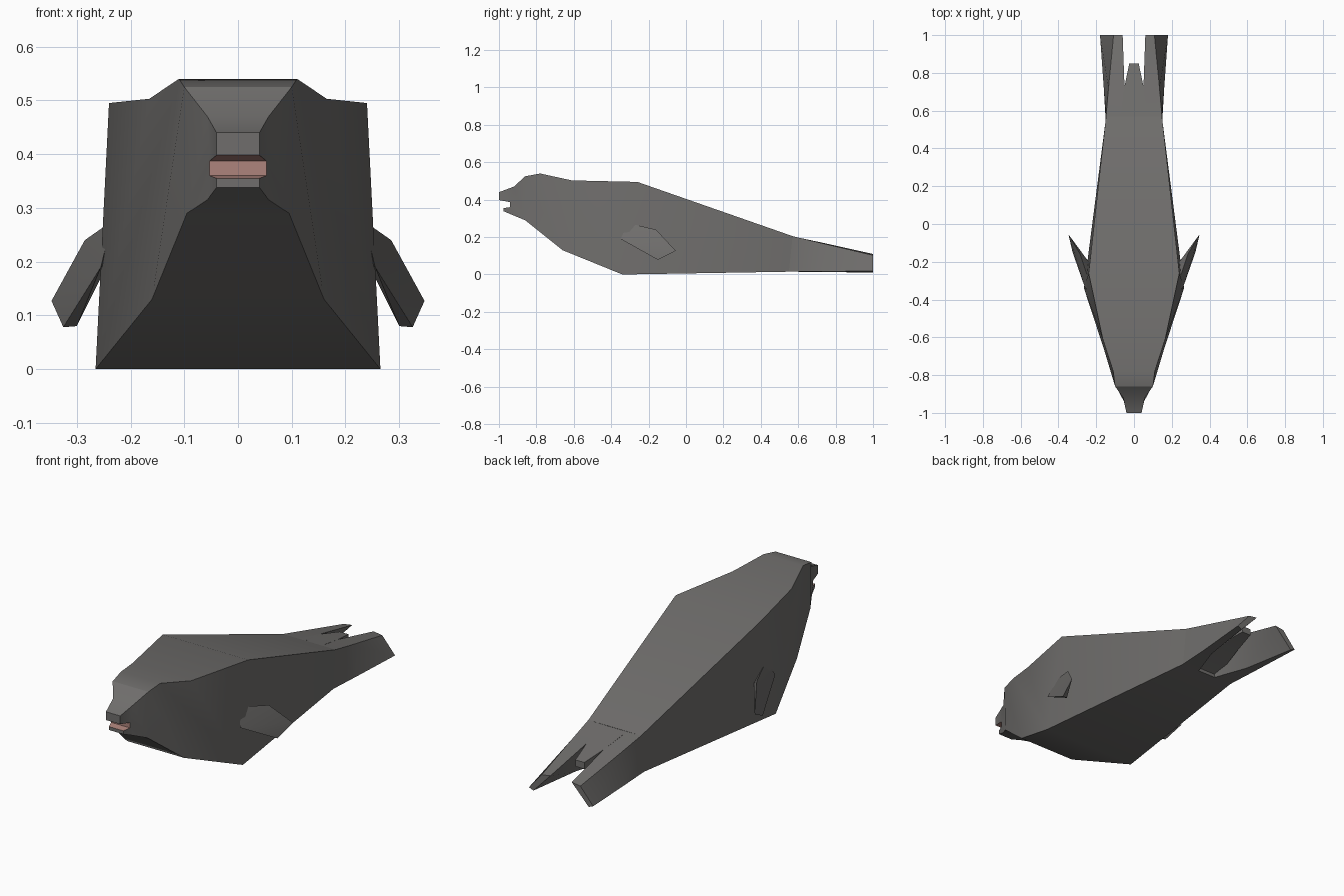
import bpy, bmesh, math

if "Cube" in bpy.data.objects:
    bpy.data.objects.remove(bpy.data.objects["Cube"])


def material(name, rgb):
    m = bpy.data.materials.new(name)
    m.diffuse_color = (*rgb, 1)
    m.use_nodes = True
    m.node_tree.nodes["Principled BSDF"].inputs["Base Color"].default_value = m.diffuse_color
    return m


GREY = material("seal grey", (0.16, 0.155, 0.15))
PINK = material("mouth pink", (0.42, 0.23, 0.20))


def finish(name, bm, mats, mirror=False):
    bmesh.ops.recalc_face_normals(bm, faces=bm.faces)
    mesh = bpy.data.meshes.new(name)
    bm.to_mesh(mesh)
    bm.free()
    for m in mats:
        mesh.materials.append(m)
    ob = bpy.data.objects.new(name, mesh)
    bpy.context.collection.objects.link(ob)
    if mirror:
        ob.modifiers.new("mirror", 'MIRROR')
    bpy.ops.object.select_all(action='DESELECT')
    ob.select_set(True)
    bpy.context.view_layer.objects.active = ob
    bpy.ops.object.shade_smooth_by_angle(angle=math.radians(30))
    return ob


def loft(name, sections, mirror=False):
    """Skin a row of quad sections, capped at both ends."""
    bm = bmesh.new()
    rings = [[bm.verts.new(p) for p in s] for s in sections]
    for a, b in zip(rings, rings[1:]):
        for i in range(4):
            j = (i + 1) % 4
            bm.faces.new((a[i], a[j], b[j], b[i]))
    bm.faces.new(rings[0])
    bm.faces.new(rings[-1])
    return finish(name, bm, [GREY], mirror)


# Body: side outline as (y, z, half width), from upper lip over the back
outline = [
    (-1, .398, .04), (-1, .44, .04), (-.92, .47, .057), (-.86, .525, .10),
    (-.78, .54, .11), (-.61, .503, .165), (-.26, .495, .24),
    (.57, .205, .148), (.55, .015, .15), (-.34, 0, .265),
    (-.66, .13, .16), (-.86, .29, .095), (-.92, .315, .057),
    (-.975, .338, .04), (-.975, .355, .04), (-.94, .36, .053),
    (-.94, .387, .053)]
sides = [(0, 1, 2, 16), (2, 3, 11), (2, 11, 12, 15, 16), (12, 13, 14, 15),
         (3, 4, 10, 11), (4, 5, 9, 10), (5, 6, 9), (6, 7, 8, 9)]
bm = bmesh.new()
right = [bm.verts.new((w, y, z)) for y, z, w in outline]
left = [bm.verts.new((-w, y, z)) for y, z, w in outline]
n = len(outline)
for i in range(n):
    j = (i + 1) % n
    f = bm.faces.new((right[i], right[j], left[j], left[i]))
    f.material_index = 1 if i >= 14 else 0      # inside of the mouth
for side in sides:
    for row in (right, left):
        bm.faces.new([row[k] for k in side])
finish("body", bm, [GREY, PINK])

# Side flippers
bm = bmesh.new()
for p in [(.235, -.31, .275), (.285, -.16, .24), (.347, -.055, .127),
          (.325, -.15, .078), (.30, -.15, .08), (.24, -.20, .20),
          (.255, -.35, .19)]:
    bm.verts.new(p)
bmesh.ops.convex_hull(bm, input=bm.verts)
finish("side_flippers", bm, [GREY], mirror=True)

# Rear flippers: slanted plates, inner top / outer top / outer bottom / inner bottom
loft("rear_flippers", [
    [(.02, .56, .206), (.148, .57, .205), (.15, .55, .015), (.05, .55, .015)],
    [(.05, .72, .172), (.135, .72, .169), (.16, .72, .015), (.11, .72, .014)],
    [(.06, 1, .11), (.108, 1, .103), (.18, 1, .02), (.155, 1, .01)]], mirror=True)

# Tail stub between the rear flippers
loft("tail", [
    [(-w, y, t), (w, y, t), (w, y, b), (-w, y, b)]
    for y, w, t, b in [(.55, .07, .208, .03), (.72, .052, .172, .09),
                       (.85, .025, .143, .11)]])
